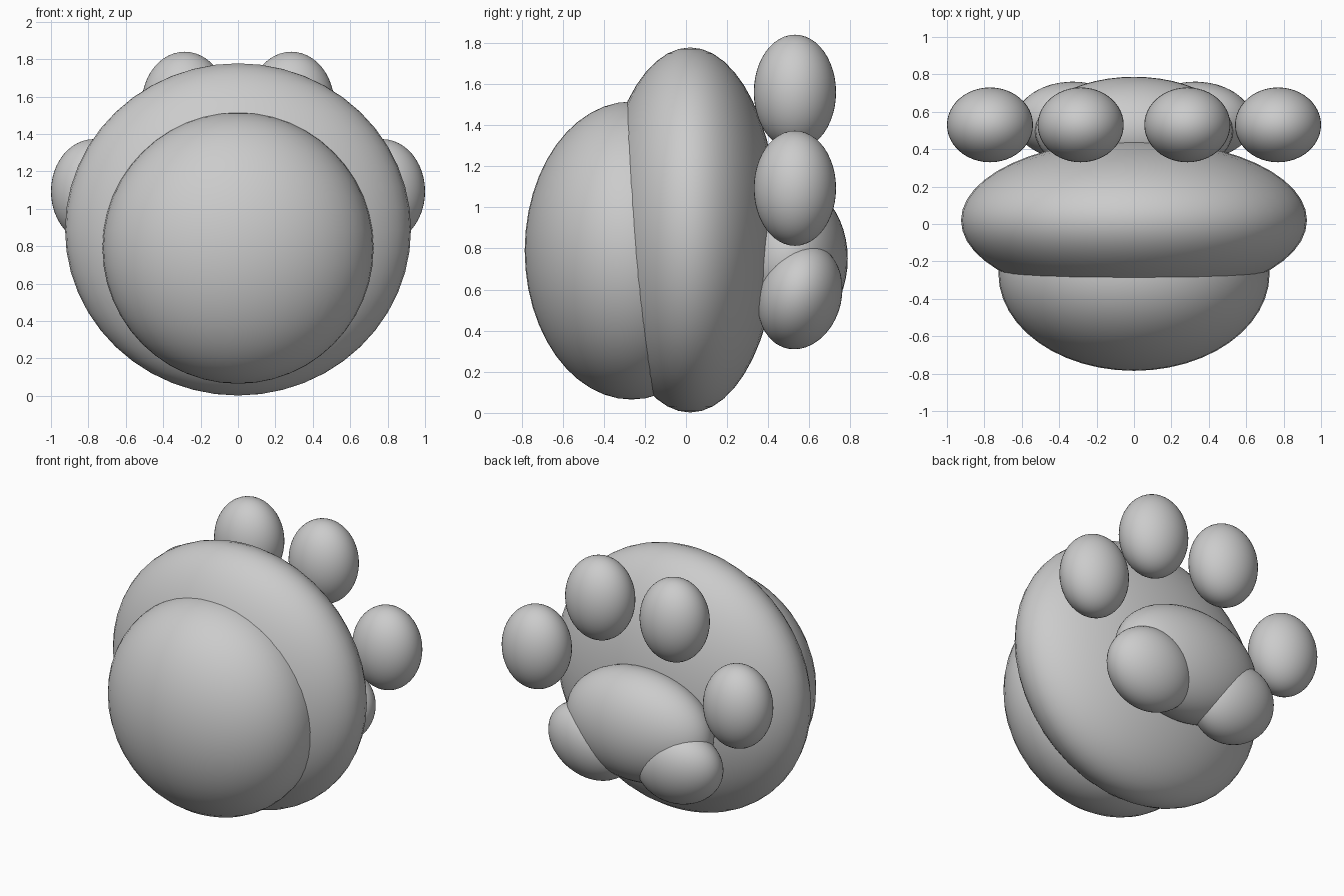
import bpy
from math import radians

if "Cube" in bpy.data.objects:
    bpy.data.objects.remove(bpy.data.objects["Cube"], do_unlink=True)

grey = bpy.data.materials.new("soft grey")
grey.use_nodes = True
colour = (0.6, 0.6, 0.6, 1)
grey.diffuse_color = colour
grey.node_tree.nodes["Principled BSDF"].inputs["Base Color"].default_value = colour


def ellipsoid(name, centre, radii, tilt=(0, 0, 0)):
    """Smooth stretched sphere; tilt in degrees."""
    bpy.ops.mesh.primitive_uv_sphere_add(segments=48, ring_count=24, radius=1, location=centre)
    ob = bpy.context.object
    ob.name = name
    ob.scale = radii
    ob.rotation_euler = [radians(a) for a in tilt]
    ob.data.materials.append(grey)
    bpy.ops.object.shade_smooth()
    return ob


# Paw body: flattened disc with a rounded dome in front
ellipsoid("paw_body", (0, 0.02, 0.89), (0.925, 0.43, 0.888))
ellipsoid("front_dome", (0, -0.265, 0.79), (0.725, 0.52, 0.725))

# Main pad on the back
ellipsoid("main_pad", (0, 0.5, 0.75), (0.53, 0.287, 0.375))

# Mirrored toe pads and lower lobes of the main pad
for side, s in (("left", 1), ("right", -1)):
    ellipsoid(side + "_inner_toe", (s * 0.285, 0.53, 1.56), (0.23, 0.2, 0.28))
    ellipsoid(side + "_outer_toe", (s * 0.77, 0.53, 1.093), (0.23, 0.2, 0.28))
    ellipsoid(side + "_pad_lobe", (s * 0.339, 0.555, 0.567), (0.303, 0.2, 0.257), (-18, s * -18, 0))
